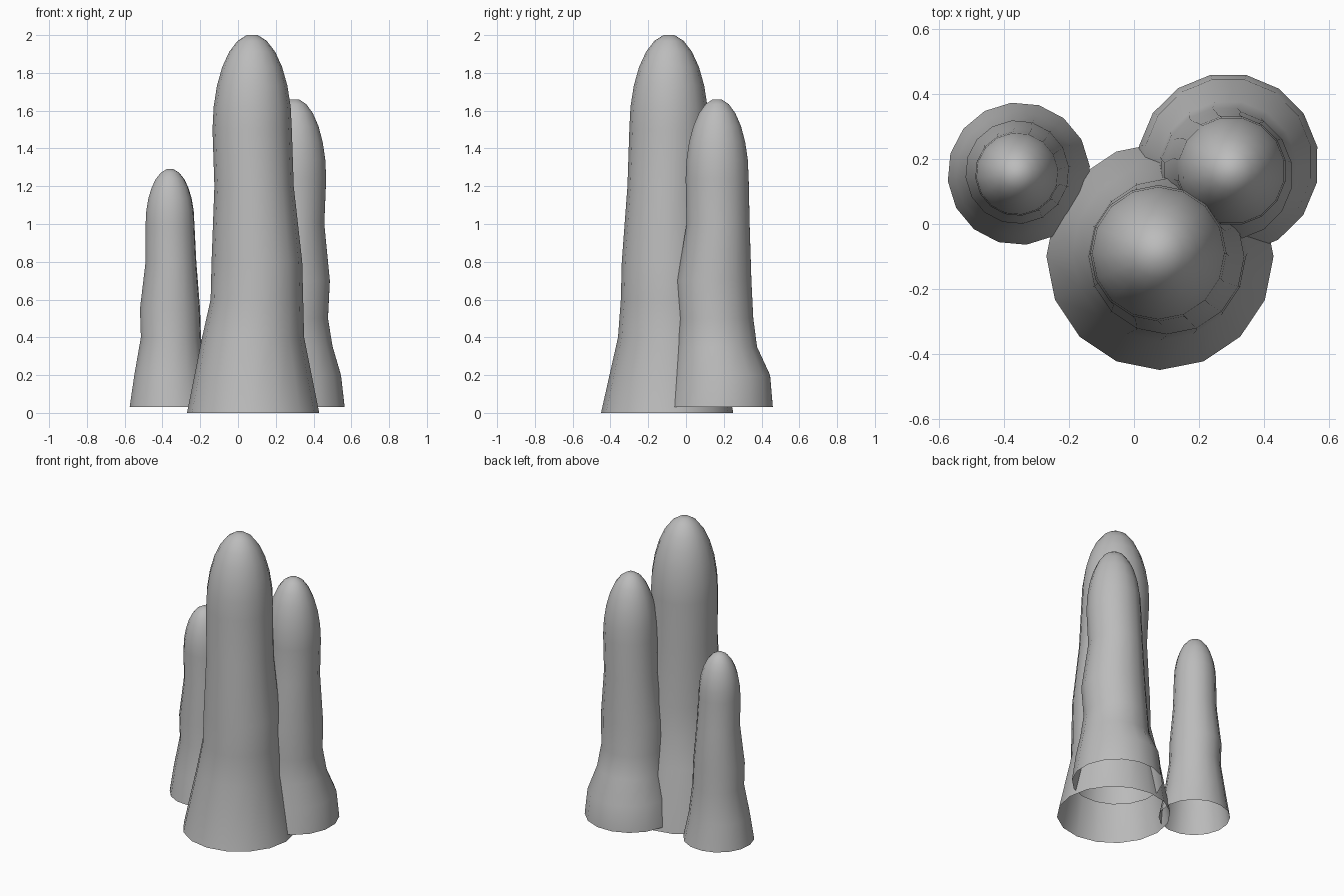
import bpy, bmesh
from math import sin, cos, radians, tau

cube = bpy.data.objects.get("Cube")
if cube:
    bpy.data.objects.remove(cube, do_unlink=True)

stone = bpy.data.materials.new("grey_stone")
stone.use_nodes = True
colour = (0.5, 0.5, 0.5, 1)
stone.diffuse_color = colour
stone.node_tree.nodes["Principled BSDF"].inputs["Base Color"].default_value = colour

SIDES = 16
DOME_STEPS = 6
DOME_END = radians(82)


def dome(shoulder, top):
    """Rings of a rounded tip that rises from the shoulder ring to the top height."""
    z, x, y, radius = shoulder
    for step in range(1, DOME_STEPS + 1):
        angle = DOME_END * step / DOME_STEPS
        height = (top - z) * sin(angle) / sin(DOME_END)
        yield z + height, x, y, radius * cos(angle)


def column(name, turn, top, body):
    """Loft a hollow, open-bottomed column; a body ring is (z, x, y, radius)."""
    bm = bmesh.new()
    loops = []
    for z, x, y, radius in body + list(dome(body[-1], top)):
        angles = [tau * i / SIDES + radians(turn) for i in range(SIDES)]
        loops.append([bm.verts.new((x + radius * cos(a), y + radius * sin(a), z))
                      for a in angles])
    for low, high in zip(loops, loops[1:]):
        for i in range(SIDES):
            j = (i + 1) % SIDES
            bm.faces.new((low[i], low[j], high[j], high[i]))
    bm.faces.new(loops[-1])
    mesh = bpy.data.meshes.new(name)
    bm.to_mesh(mesh)
    bm.free()
    mesh.materials.append(stone)
    mesh.shade_smooth()
    obj = bpy.data.objects.new(name, mesh)
    bpy.context.collection.objects.link(obj)


# Tall column at the front
column("tall_column", turn=0, top=2, body=[
    (0, .08, -.1, .35),
    (.4, .08, -.09, .27),
    (.6, .1, -.1, .245),
    (.8, .1, -.1, .24),
    (1.2, .085, -.1, .21),
    (1.5, .075, -.09, .21)])

# Middle column at the back
column("middle_column", turn=11, top=1.66, body=[
    (.03, .29, .185, .28),
    (.2, .29, .19, .26),
    (.35, .29, .165, .215),
    (.5, .28, .16, .2),
    (.7, .29, .15, .2),
    (1, .29, .17, .17),
    (1.24, .3, .165, .17)])

# Short column at the side
column("short_column", turn=6, top=1.29, body=[
    (.03, -.355, .155, .22),
    (.2, -.36, .155, .19),
    (.4, -.355, .16, .16),
    (.55, -.36, .16, .16),
    (.8, -.355, .16, .135),
    (1, -.36, .155, .13)])
